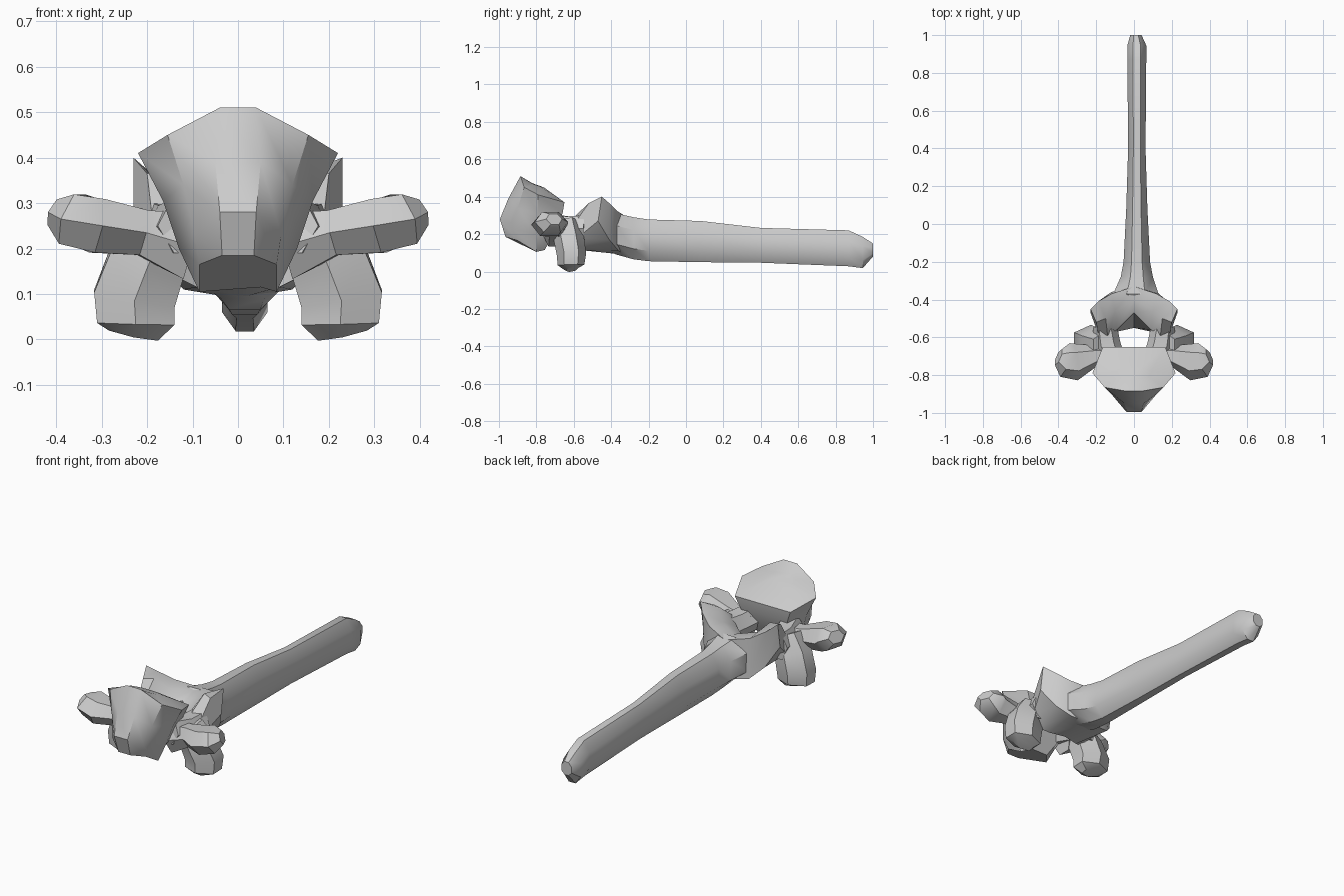
import bpy, bmesh
from math import cos, sin, pi, radians
from mathutils import Vector

if "Cube" in bpy.data.objects:
    bpy.data.objects.remove(bpy.data.objects["Cube"])


def loft(name, rings, mirror=False, angle=38):
    """Skin closed rings of equal length, cap both ends."""
    bm = bmesh.new()
    vs = [[bm.verts.new(p) for p in r] for r in rings]
    n = len(vs[0])
    for a, b in zip(vs, vs[1:]):
        for i in range(n):
            j = (i + 1) % n
            bm.faces.new((a[i], a[j], b[j], b[i]))
    bm.faces.new(vs[0])
    bm.faces.new(vs[-1])
    bmesh.ops.recalc_face_normals(bm, faces=bm.faces)
    me = bpy.data.meshes.new(name)
    bm.to_mesh(me)
    bm.free()
    ob = bpy.data.objects.new(name, me)
    bpy.context.collection.objects.link(ob)
    bpy.ops.object.select_all(action='DESELECT')
    ob.select_set(True)
    bpy.context.view_layer.objects.active = ob
    bpy.ops.object.shade_smooth_by_angle(angle=radians(angle))
    if mirror:
        ob.modifiers.new("Mirror", 'MIRROR')
    return ob


def limb(name, path, side, n=6, mirror=True):
    """Tapered limb: path of (centre, radius along side, radius across)."""
    pts = [Vector(p[0]) for p in path]
    rings = []
    for k, (_, ra, rb) in enumerate(path):
        t = (pts[min(k + 1, len(pts) - 1)] - pts[max(k - 1, 0)]).normalized()
        u = Vector(side)
        u = (u - t * u.dot(t)).normalized()
        v = t.cross(u)
        s = 1 / cos(pi / n)
        rings.append([pts[k] + u * (ra * s * cos(2 * pi * (i + .5) / n))
                      + v * (rb * s * sin(2 * pi * (i + .5) / n)) for i in range(n)])
    return loft(name, rings, mirror)


# Body: half rings from front to back, mirrored across x
half_rings = [
    [(.04, -.83, .475), (.08, -.81, .465), (.09, -.78, .455), (.04, -.76, .45)],
    [(.04, -.885, .51), (.155, -.865, .45), (.22, -.79, .41), (.165, -.65, .37)],
    [(.05, -.95, .39), (.12, -.90, .34), (.165, -.79, .305), (.14, -.66, .31)],
    [(.04, -.995, .28), (.095, -.93, .23), (.13, -.80, .20), (.11, -.70, .22)],
    [(.035, -.965, .185), (.085, -.90, .165), (.085, -.80, .105), (.05, -.755, .115)],
]
loft("vertebra_body",
     [h + [(-x, y, z) for x, y, z in reversed(h)] for h in half_rings])

# Long rear spine: y, x centre, half width, bottom z, top z
spine = [(-.45, .0, .09, .12, .26), (-.37, .01, .12, .09, .31), (-.28, .015, .085, .065, .29),
         (-.20, .015, .07, .055, .278), (.08, .015, .056, .05, .27),
         (.40, .015, .046, .047, .233), (.87, .015, .05, .028, .22),
         (.945, .015, .05, .018, .185), (1.0, .01, .03, .08, .15)]
rings = []
for y, c, w, lo, hi in spine:
    m, d = (lo + hi) / 2, (hi - lo) / 2
    prof = [(.4, 1), (1, .4), (1, -.5), (.4, -1), (-.4, -1), (-1, -.5), (-1, .4), (-.4, 1)]
    rings.append([(c + a * w, y, m + b * d) for a, b in prof])
loft("rear_spine", rings)

# Arch plate rising into the upper joint; rings run outward from the middle
arch = [
    [(.09, -.56, .26), (.10, -.46, .32), (.12, -.37, .325), (.12, -.36, .11), (.09, -.57, .115)],
    [(.14, -.59, .30), (.15, -.50, .37), (.19, -.41, .365), (.18, -.41, .17), (.14, -.60, .14)],
    [(.19, -.58, .28), (.20, -.52, .365), (.23, -.45, .40), (.23, -.47, .27), (.19, -.58, .18)],
]
mid = [(0, -.47, .28), (0, -.40, .305), (0, -.33, .30), (0, -.33, .09), (0, -.55, .115)]
flip = [[(-x, y, z) for x, y, z in r] for r in reversed(arch)]
loft("arch_with_upper_joints", flip + [mid] + arch)

# Side roots joining arch to body
limb("arch_root", [((.155, -.54, .23), .07, .055), ((.14, -.64, .235), .06, .06),
                   ((.11, -.74, .25), .06, .06)], (0, 0, 1))

# Lower joint feet
limb("lower_joint", [((.16, -.64, .26), .06, .06), ((.20, -.625, .17), .085, .07),
                     ((.228, -.612, .09), .09, .068), ((.225, -.615, .035), .085, .062),
                     ((.23, -.61, .012), .055, .03)], (1, 0, 0))

# Side arms with knobbed tips
limb("side_arm", [((.10, -.70, .205), .075, .06), ((.21, -.70, .235), .05, .05),
                  ((.31, -.73, .25), .06, .085), ((.365, -.72, .265), .057, .08),
                  ((.40, -.705, .28), .03, .04)], (0, 0, 1))
